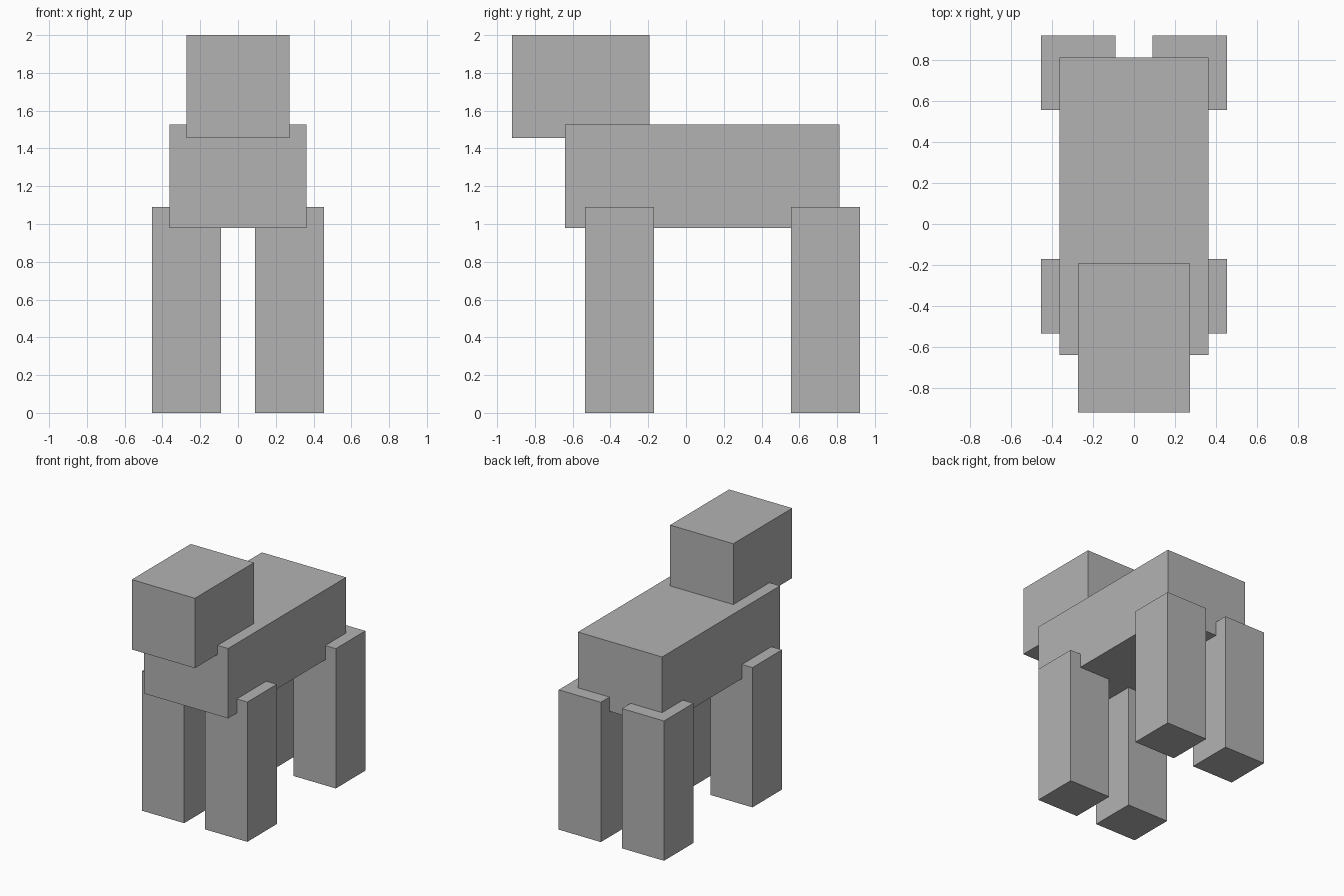
import bpy

cube = bpy.data.objects.get("Cube")
if cube:
    bpy.data.objects.remove(cube, do_unlink=True)

# Single plain grey
grey = bpy.data.materials.new("plain_grey")
grey.use_nodes = True
color = (0.45, 0.45, 0.45, 1)
grey.diffuse_color = color
grey.node_tree.nodes["Principled BSDF"].inputs["Base Color"].default_value = color

U = 2 / 22  # block unit: the animal stands 22 units tall


def box(name, center, size):
    """Flat-faced block, with center and size in block units."""
    bpy.ops.mesh.primitive_cube_add(size=1, location=[c * U for c in center])
    obj = bpy.context.object
    obj.name = name
    obj.scale = [s * U for s in size]
    bpy.ops.object.transform_apply(location=False, rotation=False, scale=True)
    obj.data.materials.append(grey)
    return obj


# Head and body
box("head", (0, -6.125, 19), (6, 8, 6))
box("body", (0, 0.95, 13.78), (8, 16, 6))

# Four legs
for end, y in (("front", -3.875), ("back", 8.125)):
    for side, x in (("left", 3), ("right", -3)):
        box(f"{end}_{side}_leg", (x, y, 6), (4, 4, 12))
